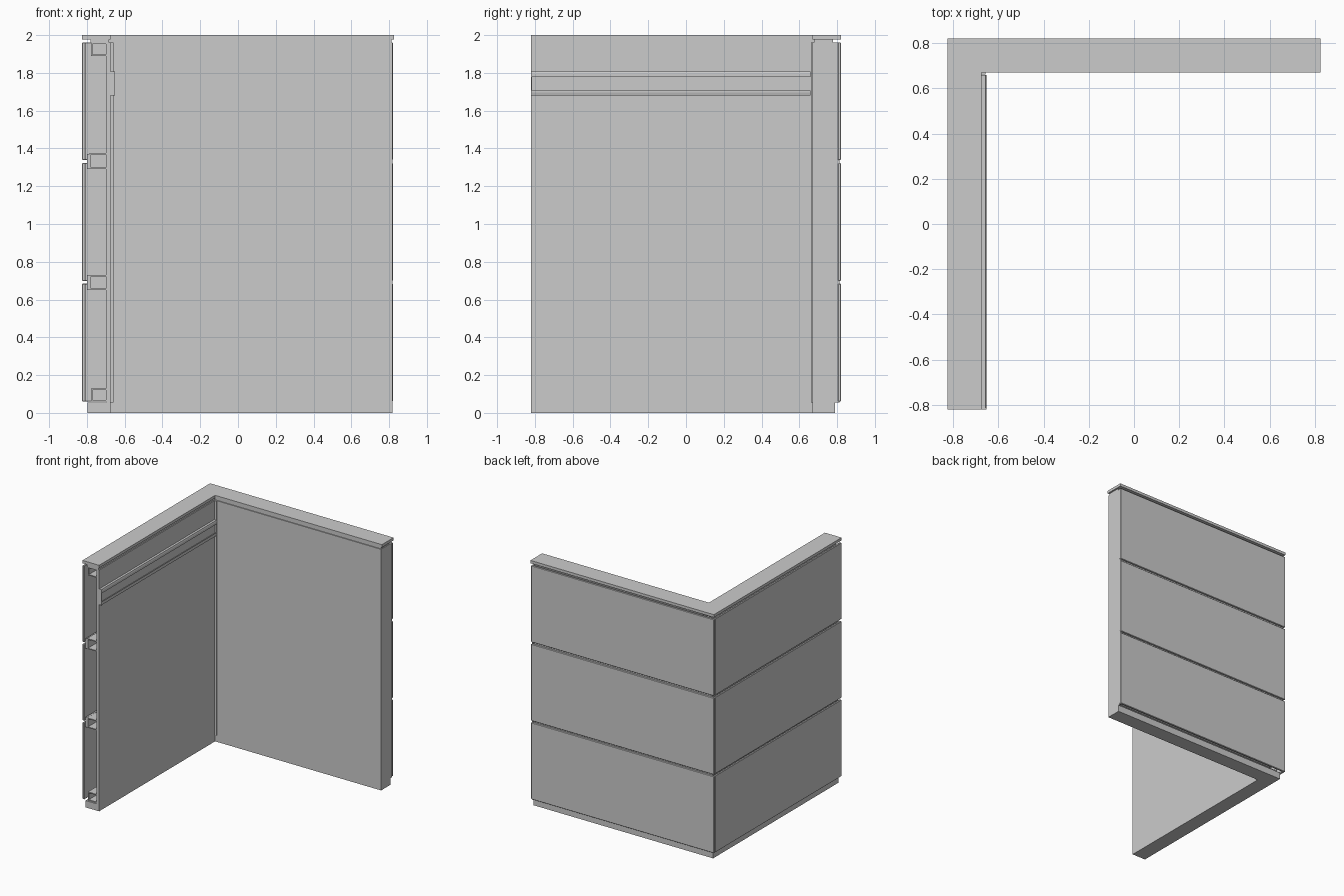
import bpy, bmesh

if "Cube" in bpy.data.objects:
    bpy.data.objects.remove(bpy.data.objects["Cube"])

def box(name, x0, x1, y0, y1, z0, z1, bevel=0.0):
    bm = bmesh.new()
    bmesh.ops.create_cube(bm, size=1)
    for v in bm.verts:
        v.co = ((x0 + x1) / 2 + v.co.x * (x1 - x0),
                (y0 + y1) / 2 + v.co.y * (y1 - y0),
                (z0 + z1) / 2 + v.co.z * (z1 - z0))
    return finish(name, bm, bevel)

def finish(name, bm, bevel=0.0):
    bmesh.ops.recalc_face_normals(bm, faces=bm.faces)
    me = bpy.data.meshes.new(name)
    bm.to_mesh(me)
    bm.free()
    ob = bpy.data.objects.new(name, me)
    bpy.context.collection.objects.link(ob)
    if bevel:
        m = ob.modifiers.new("edge", 'BEVEL')
        m.width, m.segments = bevel, 1
    return ob

def extrude(name, profile, a, b, axis):
    """Extrude a (depth, z) profile along y (left wing) or x (back wing)."""
    bm = bmesh.new()
    def put(d, z, t):
        return (d, t, z) if axis == 'y' else (t, d, z)
    f = bm.faces.new([bm.verts.new(put(d, z, a)) for d, z in profile])
    ext = bmesh.ops.extrude_face_region(bm, geom=[f])
    for v in ext['geom']:
        if isinstance(v, bmesh.types.BMVert):
            if axis == 'y':
                v.co.y = b
            else:
                v.co.x = b
    return finish(name, bm)

X, Y = 0.825, 0.82
XI, YI = -0.675, 0.67      # inner faces of the two wings

# plinth, set back on the outer sides
box("left_plinth", -0.797, XI, -Y, 0.79, 0, 0.055)
box("back_plinth", XI, 0.818, YI, 0.79, 0, 0.055)

# inner lining panels
box("left_inner_panel", -0.70, XI, -Y, 0.662, 0.055, 1.96)
box("back_inner_panel", -0.70, 0.812, YI, 0.695, 0.055, 1.96)
box("inner_corner_trim", -0.69, -0.658, 0.662, YI, 0.055, 1.96)

# closing panel at the free end of the back wing
box("end_panel", 0.806, 0.818, YI, 0.813, 0.055, 1.96)

# three rows of outer front panels, separated by shadow gaps
for i, (z0, z1) in enumerate([(0.06, 0.684), (0.698, 1.322), (1.338, 1.96)]):
    box(f"left_outer_panel_{i+1}", -X, -0.808, -Y, 0.803, z0, z1, 0.003)
    box(f"back_outer_panel_{i+1}", -X, 0.82, 0.804, Y, z0, z1, 0.003)

# horizontal channel rails carrying the outer panels
def channel(z0, z1, d0, d1):
    t = 0.008
    return [(d0, z0), (d1, z0), (d1, z0 + t), (d0 + t, z0 + t),
            (d0 + t, z1 - t), (d1, z1 - t), (d1, z1), (d0, z1)]

for i, (z0, z1, out) in enumerate([(0.06, 0.13, 0.778), (0.65, 0.73, 0.785),
                                   (1.29, 1.375, 0.785), (1.89, 1.96, 0.778)]):
    extrude(f"left_rail_{i+1}", channel(z0, z1, -out, -0.70), -Y + 0.004, 0.78, 'y')
    extrude(f"back_rail_{i+1}", channel(z0, z1, out, 0.695), -0.70, 0.806, 'x')

# panel hooks behind each shadow gap
for i, z in enumerate((0.691, 1.33)):
    box(f"left_gap_strip_{i+1}", -0.80, -0.785, -Y + 0.004, 0.80, z - 0.04, z + 0.04)
    box(f"back_gap_strip_{i+1}", -0.80, 0.806, 0.785, 0.80, z - 0.04, z + 0.04)

# recessed layer under the worktop
box("left_top_spacer", -0.782, -0.682, -Y, 0.778, 1.96, 1.977)
box("back_top_spacer", -0.70, 0.812, 0.677, 0.778, 1.96, 1.977)

# worktop slabs
box("left_worktop", -X, XI, -Y, Y, 1.977, 2.0)
box("back_worktop", XI, X, YI, Y, 1.977, 2.0)

# accessory rail on the inside of the left wing
r, o = XI, -0.652
rail = [(r, 1.68), (o - 0.004, 1.68), (o, 1.695), (o, 1.708), (o - 0.004, 1.708),
        (o - 0.004, 1.70), (r + 0.006, 1.70), (r + 0.006, 1.79), (o - 0.004, 1.79),
        (o - 0.004, 1.777), (o, 1.777), (o, 1.795), (o - 0.004, 1.807), (r, 1.807)]
extrude("accessory_rail", rail, -Y + 0.005, 0.66, 'y')
box("accessory_rail_cap", r, o, -Y, -Y + 0.005, 1.68, 1.807)
